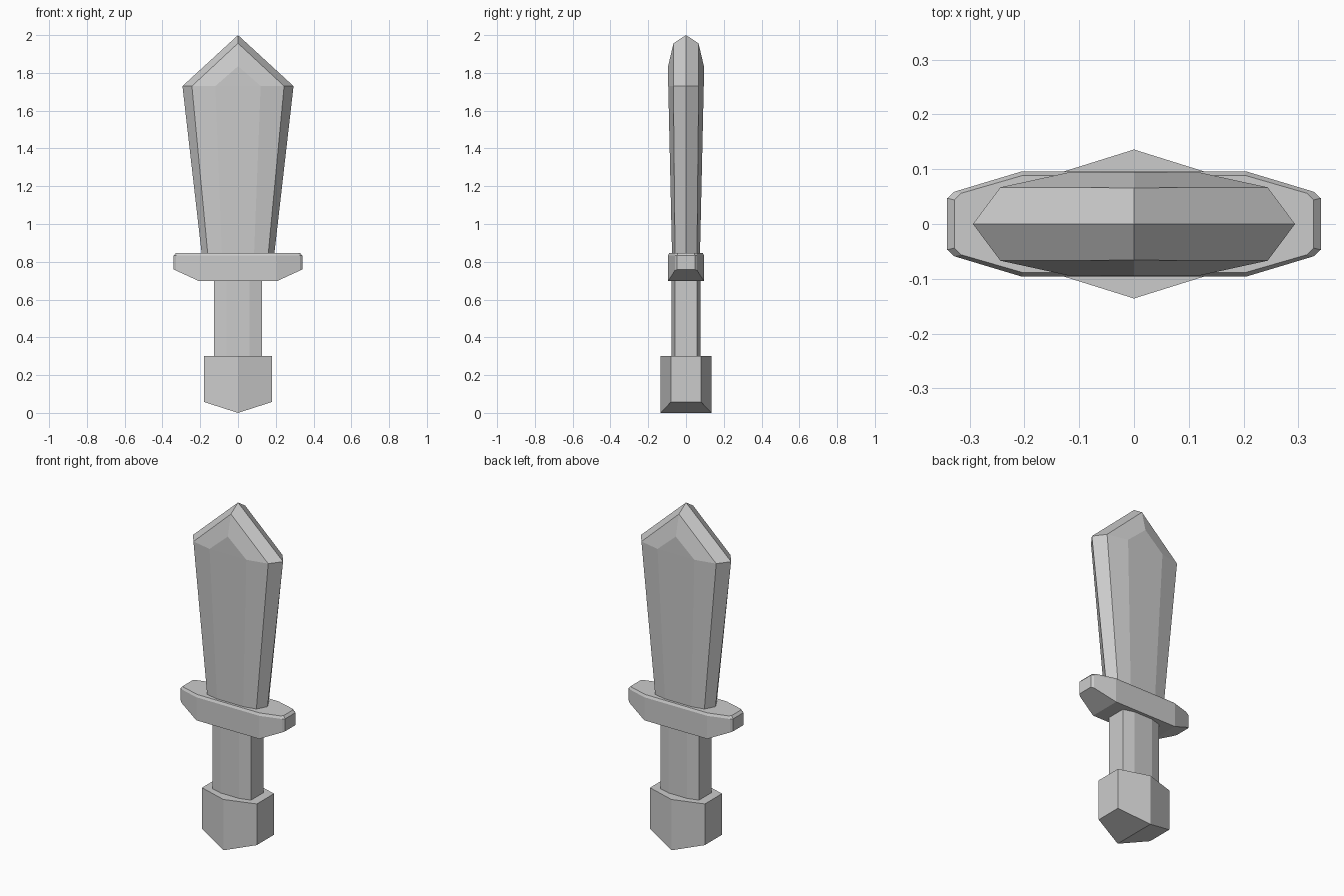
import bpy, bmesh

if "Cube" in bpy.data.objects:
    bpy.data.objects.remove(bpy.data.objects["Cube"])


def loft(name, rings):
    """Skin equal-length rings of points; caps are strips of mirrored pairs."""
    bm = bmesh.new()
    vs = [[bm.verts.new(p) for p in r] for r in rings]
    n = len(vs[0])
    for a, b in zip(vs, vs[1:]):
        for i in range(n):
            j = (i + 1) % n
            bm.faces.new((a[i], a[j], b[j], b[i]))
    for ring in (vs[0], vs[-1]):
        for i in range(n // 2):
            quad = (ring[i], ring[i + 1], ring[n - 2 - i], ring[n - 1 - i])
            corners = list(dict.fromkeys(quad))
            if len(corners) > 2 and i + 1 <= n - 2 - i + 1:
                if i < n - 2 - i:
                    bm.faces.new(corners)
    bmesh.ops.recalc_face_normals(bm, faces=bm.faces)
    mesh = bpy.data.meshes.new(name)
    bm.to_mesh(mesh)
    bm.free()
    obj = bpy.data.objects.new(name, mesh)
    bpy.context.collection.objects.link(obj)
    return obj


def section(half, z):
    """Mirror front-right (x, y) points to a full section; z is a function of x."""
    right = [(x, -y) for x, y in half]
    left = [(-x, y) for x, y in reversed(right) if x > 0]
    front = left + right
    full = front + [(x, -y) for x, y in reversed(front)]
    return [(x, y, z(abs(x))) for x, y in full]


def blade_outline(base, shoulder, tip, s):
    """Five-point blade outline; each entry is (x, y, z), mirrored in x."""
    pts = [(-base[0],) + base[1:], (-shoulder[0],) + shoulder[1:], tip, shoulder, base]
    return [(x, y * s, z) for x, y, z in pts]


# Blade: nested outlines from flat front face, over the sharp edge, to the back
flat = ((0.085, 0.074, 0.84), (0.12, 0.094, 1.73), (0, 0.095, 1.835))
bevel = ((0.16, 0.058, 0.84), (0.244, 0.067, 1.73), (0, 0.066, 1.957))
edge = ((0.192, 0, 0.84), (0.294, 0, 1.73), (0, 0, 2.0))
loft("blade", [blade_outline(*flat, -1), blade_outline(*bevel, -1),
               blade_outline(*edge, 1),
               blade_outline(*bevel, 1), blade_outline(*flat, 1)])

# Guard: tapered bar with sloped underside and small top bevel
outer = [(0.205, 0.096), (0.328, 0.059), (0.341, 0.047)]
inner = [(0.202, 0.089), (0.316, 0.056), (0.328, 0.044)]
loft("guard", [section(outer, lambda x: 0.697 + max(0, x - 0.205) * 0.46),
               section(outer, lambda x: 0.833),
               section(inner, lambda x: 0.847)])

# Grip: eight-sided column
grip = [(0.06, 0.077), (0.126, 0.058)]
loft("grip", [section(grip, lambda x: 0.29), section(grip, lambda x: 0.71)])

# Pommel: six-sided block with a ridge underneath
pommel = [(0, 0.136), (0.179, 0.08)]
loft("pommel", [section(pommel, lambda x: x * 0.32), section(pommel, lambda x: 0.3)])
